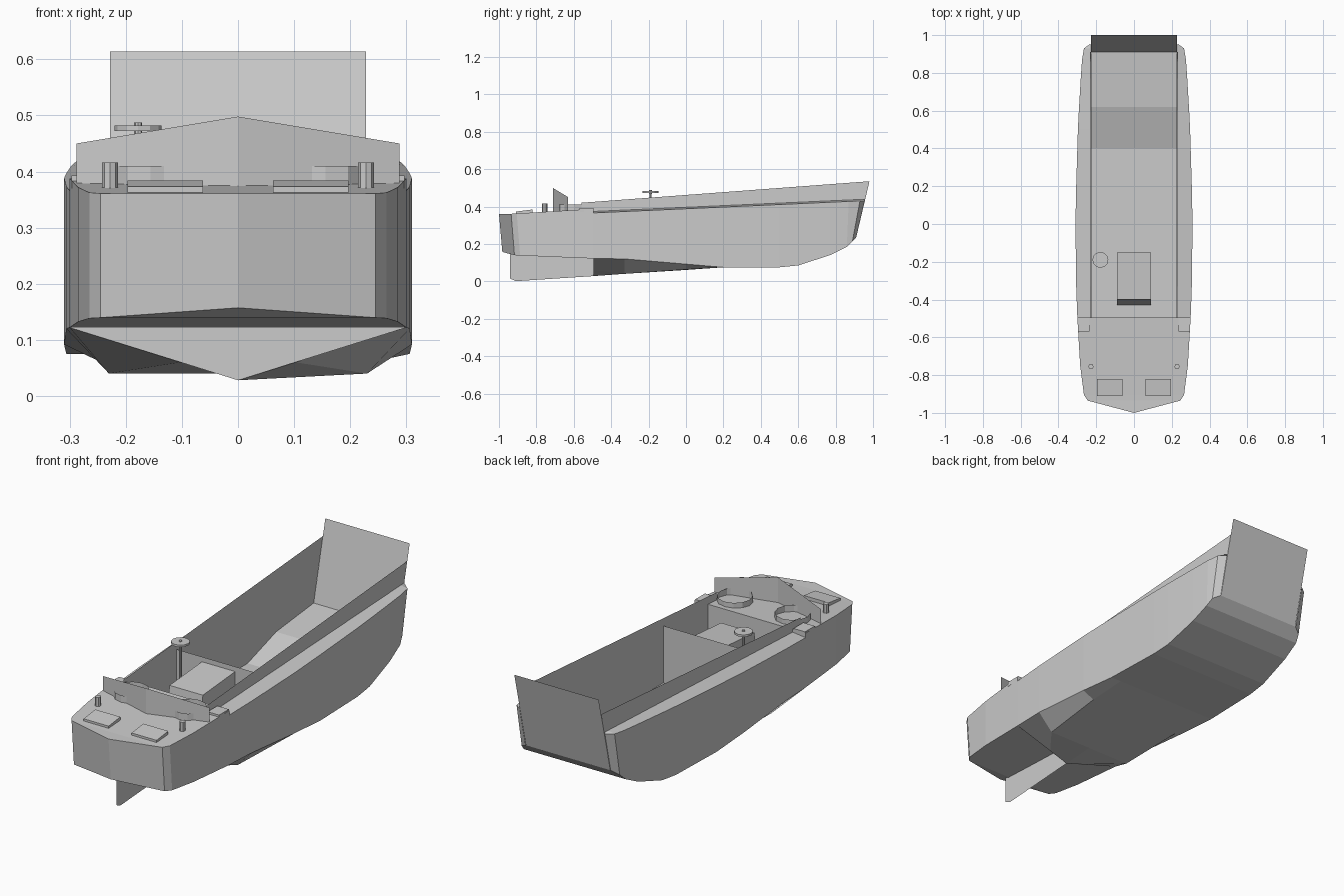
import bpy, bmesh, math
from mathutils import Vector

if "Cube" in bpy.data.objects:
    bpy.data.objects.remove(bpy.data.objects["Cube"])


def mesh(name, verts, faces, fix=False):
    """Make an object from points and faces, optionally welding and fixing normals."""
    me = bpy.data.meshes.new(name)
    me.from_pydata(verts, [], faces)
    bm = bmesh.new()
    bm.from_mesh(me)
    if fix:
        bmesh.ops.remove_doubles(bm, verts=bm.verts, dist=1e-5)
        bmesh.ops.dissolve_degenerate(bm, edges=bm.edges, dist=1e-5)
        bmesh.ops.recalc_face_normals(bm, faces=bm.faces)
    bm.to_mesh(me)
    bm.free()
    ob = bpy.data.objects.new(name, me)
    bpy.context.collection.objects.link(ob)
    return ob


def sheet(name, pts):
    return mesh(name, pts, [list(range(len(pts)))])


def loft(name, rows, fix=True):
    n = len(rows[0])
    faces = [(r * n + i, r * n + i + 1, (r + 1) * n + i + 1, (r + 1) * n + i)
             for r in range(len(rows) - 1) for i in range(n - 1)]
    return mesh(name, [p for row in rows for p in row], faces, fix)


def prism(name, profile, x0, x1):
    """Extrude a (y, z) profile between two x positions."""
    n = len(profile)
    verts = [(x, y, z) for x in (x0, x1) for y, z in profile]
    faces = [list(range(n)), list(range(n, 2 * n))]
    faces += [(i, (i + 1) % n, n + (i + 1) % n, n + i) for i in range(n)]
    return mesh(name, verts, faces, True)


def tube(name, x, y, z0, z1, r, sides, cap='NGON'):
    bpy.ops.mesh.primitive_cylinder_add(vertices=sides, radius=r, depth=z1 - z0,
                                        end_fill_type=cap, location=(x, y, (z0 + z1) / 2))
    bpy.context.object.name = name


def gunwale(y):
    return 0.388 + 0.045 * y


def deck(y):
    return 0.361 + max(0, y + 0.93) * 0.061


# Main hull: y at bottom, y at top, half width, keel z, mid x, mid z, chine z
stations = [
    (-.495, -.495, .300, .028, .10, .0604, .122),
    (-.33, -.33, .306, .040, .23, .040, .120),
    (0, 0, .310, .061, .25, .063, .092),
    (.2, .2, .306, .075, .25, .075, .075),
    (.5, .5, .297, .075, .24, .075, .075),
    (.6, .6, .292, .085, .24, .085, .085),
    (.77, .77, .282, .140, .23, .140, .140),
    (.86, .87, .275, .185, .22, .185, .185),
    (.89, .93, .265, .215, .21, .215, .215),
    (.91, .955, .230, .235, .19, .235, .235),
]
rows = []
for yb, yt, w, zk, xm, zm, zc in stations:
    half = [(xm, yb, zm), (w, yb, zc), (w, yt, gunwale(yt)), (.2299, yt, gunwale(yt) + .008)]
    rows.append([(-x, y, z) for x, y, z in reversed(half)] + [(0, yb, zk)] + half)
loft("hull", rows)

# Vertical step under the hull where the tunnel begins
sheet("hull_step", [(-.3, -.495, .122), (0, -.495, .028), (.3, -.495, .122)])

# Aft body with pointed transom
plan = [(.30, -.495), (.285, -.75), (.265, -.905), (.245, -.935), (0, -1)]
plan += [(-x, y) for x, y in reversed(plan[:-1])]
n = len(plan)
top = [(x, y, deck(y)) for x, y in plan]
low = [(x, y + (.018 if y < -.9 else 0), .122 + .04 * (-.495 - y) + (.015 if x == 0 else 0))
       for x, y in plan]
faces = [(i, (i + 1) % n, n + (i + 1) % n, n + i) for i in range(n)]
for i in range(n // 2):
    j = n - 1 - i
    a, b = i + 1, j - 1
    strip = [i, a, b, j] if a != b else [i, a, j]
    faces += [strip, [k + n for k in strip]]
mesh("stern", top + low, faces, True)

# Keel fin below the stern
sheet("keel_fin", [(0, -.94, .155), (0, -.94, .015), (0, -.91, .001),
                   (0, -.495, .028), (0, -.495, .125)])

# Cargo well: floor, side walls with raised coaming, cockpit bulkhead
floor = [(-.495, .135), (.4, .135), (.62, .205), (.91, .235)]
loft("well_floor", [[(-.228, y, z), (.228, y, z)] for y, z in floor], False)
wall = floor + [(.981, .535), (-.56, .42), (-.56, .375), (-.495, .375)]
for side, s in (("left", -1), ("right", 1)):
    sheet("well_wall_" + side, [(s * .228, y, z) for y, z in wall])
sheet("bulkhead", [(-.228, -.15, .135), (.228, -.15, .135),
                   (.228, -.15, .414), (-.228, -.15, .414)])

# Bow ramp
sheet("bow_ramp", [(-.228, .91, .235), (.228, .91, .235), (.228, 1, .614), (-.228, 1, .614)])

# Engine box with sloping front
prism("engine_box", [(-.15, .135), (-.15, .39), (-.40, .37), (-.43, .135)], -.09, .09)

# Steering wheel and column
tube("wheel_column", -.178, -.19, .135, .475, .006, 8)
tube("steering_wheel", -.178, -.19, .472, .482, .042, 12)
tube("wheel_hub", -.178, -.19, .467, .487, .007, 8)

# V-shaped splash shield on the aft deck
loft("splash_shield", [[(-.288, -.63, .372), (0, -.71, .37), (.288, -.63, .372)],
                       [(-.288, -.63, .45), (0, -.71, .498), (.288, -.63, .45)]], False)

# Paired deck fittings
for side, s in (("left", -1), ("right", 1)):
    tube("gun_ring_" + side, s * .156, -.6, .375, .41, .08, 12, 'NOTHING')
    tube("bollard_" + side, s * .228, -.755, .365, .416, .014, 8)
    prism("hatch_" + side, [(-.91, .36), (-.91, .373), (-.82, .384), (-.82, .36)],
          s * .062, s * .197)
    prism("deck_block_" + side, [(-.57, .37), (-.57, .393), (-.495, .393), (-.495, .37)],
          s * .235, s * .297)
